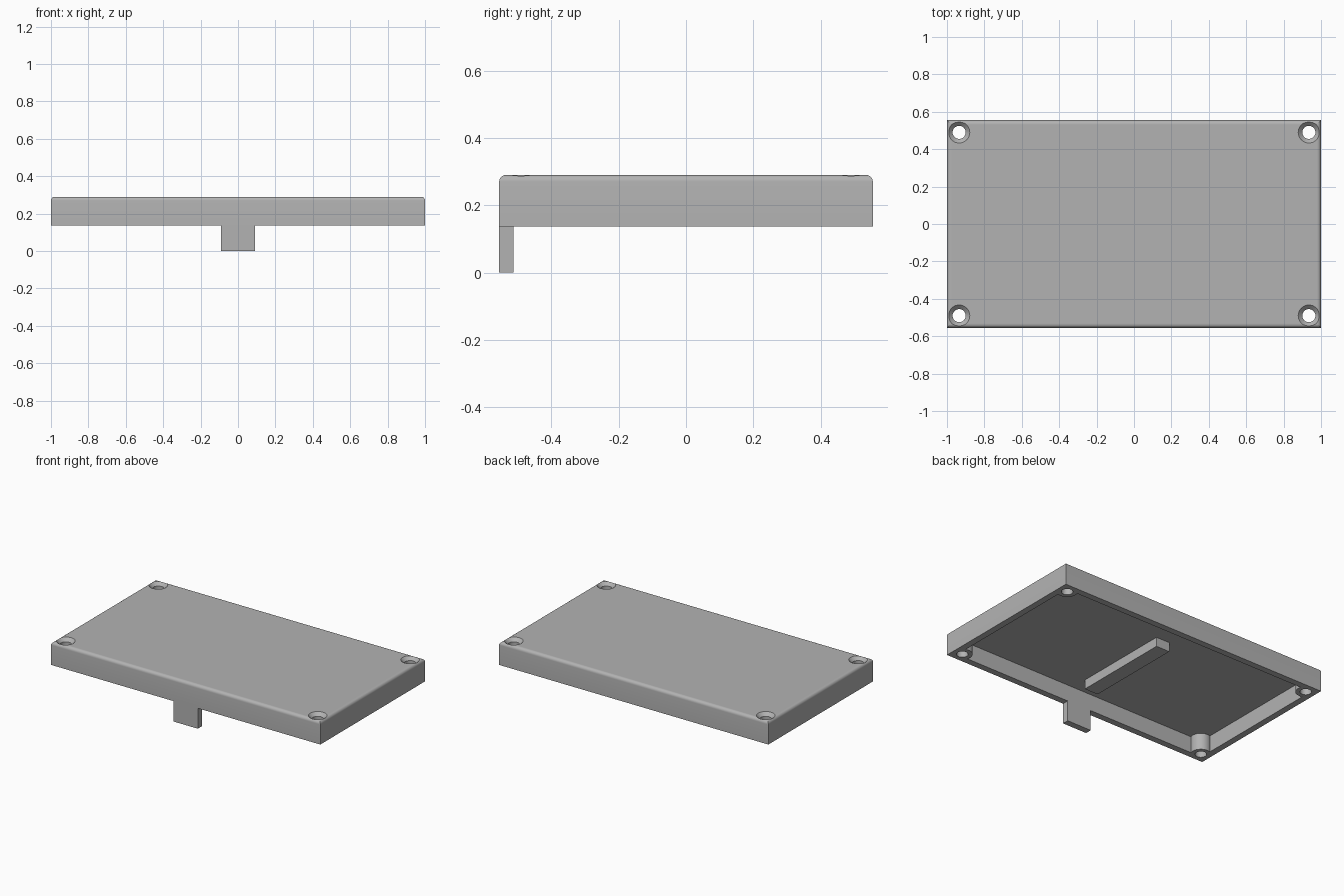
import bpy, bmesh, math
from mathutils import Matrix, Vector

if "Cube" in bpy.data.objects:
    bpy.data.objects.remove(bpy.data.objects["Cube"])

HX, HY = 1.0, 0.555            # half size of the lid
BASE, TOP = 0.137, 0.29        # rim and top heights
WALL, FLOOR = 0.043, 0.247     # wall thickness and underside of the top plate
HOLES = [(x, y) for x in (-0.935, 0.935) for y in (-0.49, 0.49)]

grey = bpy.data.materials.new("plain grey")
grey.use_nodes = True
colour = (0.45, 0.45, 0.45, 1)
grey.diffuse_color = colour
grey.node_tree.nodes["Principled BSDF"].inputs["Base Color"].default_value = colour


def finish(name, bm, helper=False):
    mesh = bpy.data.meshes.new(name)
    bmesh.ops.recalc_face_normals(bm, faces=bm.faces)
    bm.to_mesh(mesh)
    bm.free()
    mesh.materials.append(grey)
    obj = bpy.data.objects.new(name, mesh)
    bpy.context.collection.objects.link(obj)
    if helper:
        obj.hide_render = True
        obj.hide_viewport = True
    return obj


def box(low, high):
    bm = bmesh.new()
    low, high = Vector(low), Vector(high)
    bmesh.ops.create_cube(bm, size=1, matrix=Matrix.Translation((low + high) / 2)
                          @ Matrix.Diagonal((*(high - low), 1)))
    return bm


def turned(bm, x, y, profile, sides=40):
    """Closed solid of revolution from (radius, height) pairs."""
    rings = [[bm.verts.new((x + r * math.cos(math.tau * i / sides),
                            y + r * math.sin(math.tau * i / sides), z))
              for i in range(sides)] for r, z in profile]
    for a, b in zip(rings, rings[1:]):
        for i in range(sides):
            j = (i + 1) % sides
            bm.faces.new((a[i], a[j], b[j], b[i]))
    bm.faces.new(rings[0][::-1])
    bm.faces.new(rings[-1])


def combine(target, tool, operation):
    mod = target.modifiers.new(tool.name, 'BOOLEAN')
    mod.operation, mod.object, mod.solver = operation, tool, 'EXACT'


# Lid with rounded top edges
bm = box((-HX, -HY, BASE), (HX, HY, TOP))
top_edges = [e for e in bm.edges if all(v.co.z > TOP - 0.01 for v in e.verts)]
bmesh.ops.bevel(bm, geom=top_edges, offset=0.02, segments=6, profile=0.5, affect='EDGES')
lid = finish("lid", bm)

# Hollow underside
cavity = finish("cavity_cutter", box((WALL - HX, WALL - HY, 0),
                                     (HX - WALL, HY - WALL, FLOOR)), True)
combine(lid, cavity, 'DIFFERENCE')

# Corner screw posts
bm = bmesh.new()
for x, y in HOLES:
    turned(bm, x, y, [(0.0625, BASE), (0.0625, FLOOR + 0.01)])
combine(lid, finish("screw_posts", bm, True), 'UNION')

# Countersunk screw holes
bm = bmesh.new()
for x, y in HOLES:
    turned(bm, x, y, [(0.035, 0), (0.035, TOP - 0.022), (0.057, TOP), (0.057, TOP + 0.1)])
combine(lid, finish("screw_hole_cutter", bm, True), 'DIFFERENCE')

# Front tab and inner rib
finish("front_tab", box((-0.09, -HY, 0), (0.09, WALL - HY, BASE)))
finish("inner_rib", box((-0.05, -0.40, 0.185), (0.05, 0.27, FLOOR)))

# Bake the cuts, then smooth the rounded surfaces
bpy.context.view_layer.objects.active = lid
lid.select_set(True)
for mod in list(lid.modifiers):
    bpy.ops.object.modifier_apply(modifier=mod.name)
bpy.ops.object.shade_smooth_by_angle(angle=math.radians(30))
for name in ("cavity_cutter", "screw_posts", "screw_hole_cutter"):
    bpy.data.objects.remove(bpy.data.objects[name])
